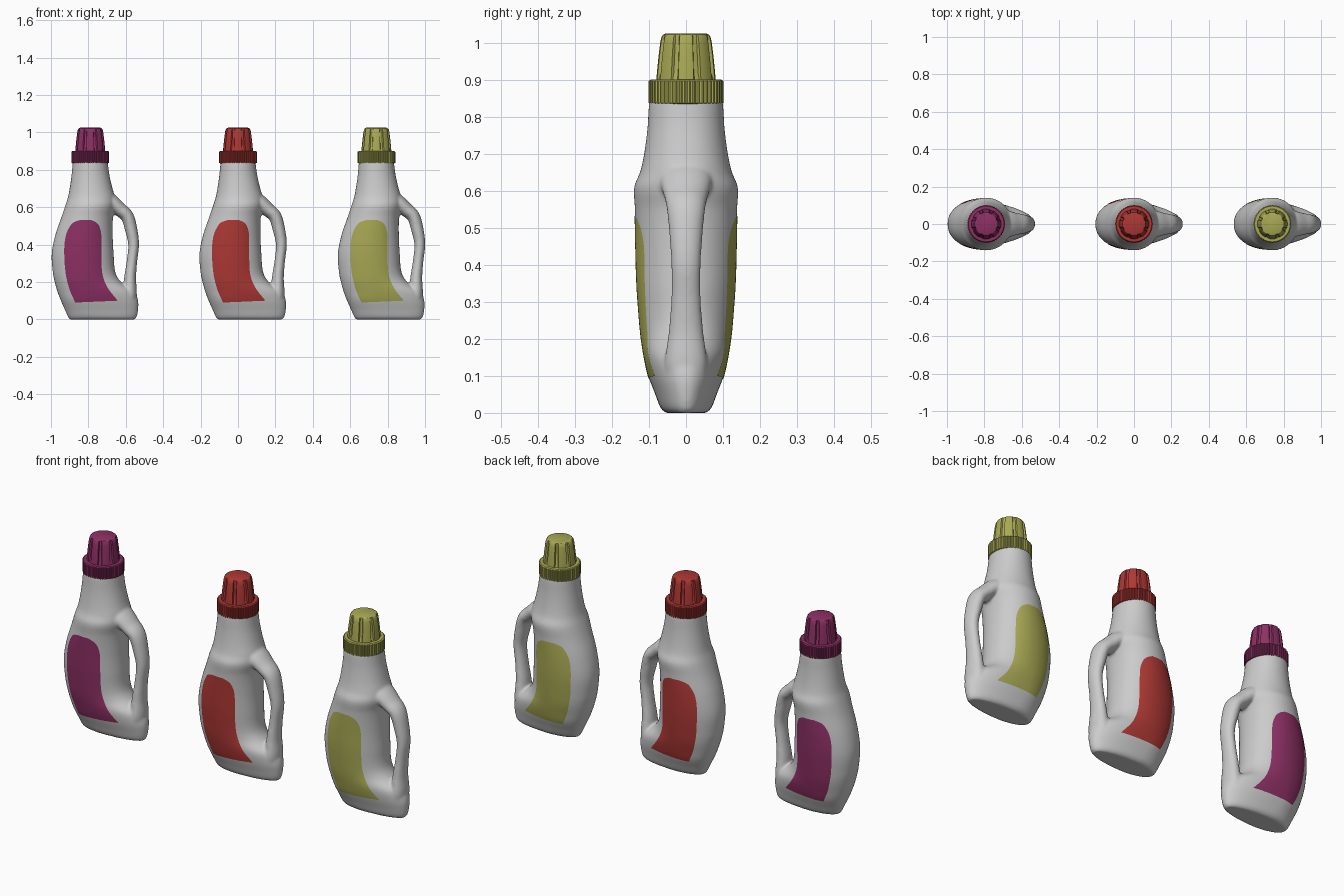
import bpy, bmesh, math
from mathutils import Vector
from mathutils.bvhtree import BVHTree

if "Cube" in bpy.data.objects:
    bpy.data.objects.remove(bpy.data.objects["Cube"])


def sample(keys, t):
    """Smooth interpolation of key rows (first column is the position)."""
    n = len(keys)
    i = max(j for j in range(n - 1) if j == 0 or keys[j][0] <= t)

    def slope(j, c):
        a, b = keys[max(j - 1, 0)], keys[min(j + 1, n - 1)]
        return (b[c] - a[c]) / (b[0] - a[0])
    p, q = keys[i], keys[i + 1]
    h = q[0] - p[0]
    u = min(max((t - p[0]) / h, 0), 1)
    return [(2*u**3 - 3*u*u + 1) * p[c] + (u**3 - 2*u*u + u) * h * slope(i, c)
            + (3*u*u - 2*u**3) * q[c] + (u**3 - u*u) * h * slope(i + 1, c)
            for c in range(1, len(p))]


def loft(bm, rings):
    """Closed skin through rings of equal point count."""
    vs = [[bm.verts.new(p) for p in r] for r in rings]
    n = len(vs[0])
    faces = [bm.faces.new(vs[0][::-1]), bm.faces.new(vs[-1])]
    for a, b in zip(vs, vs[1:]):
        for i in range(n):
            j = (i + 1) % n
            faces.append(bm.faces.new((a[i], a[j], b[j], b[i])))
    bmesh.ops.recalc_face_normals(bm, faces=faces)


def finish(bm, name):
    me = bpy.data.meshes.new(name)
    bm.to_mesh(me)
    bm.free()
    return me


def add(name, me, x):
    ob = bpy.data.objects.new(name, me)
    ob.location.x = x
    bpy.context.collection.objects.link(ob)
    return ob


# Bottle body: z, left edge, right edge, x of widest point, half depth
BODY = [(0, -.11, .238, .03, .055), (.012, -.118, .248, .02, .068),
        (.05, -.135, .256, 0, .083), (.1, -.157, .256, -.02, .102),
        (.15, -.176, .235, -.02, .113), (.2, -.19, .165, -.03, .121),
        (.25, -.2, .135, -.03, .126), (.35, -.206, .125, -.03, .133),
        (.45, -.187, .12, -.025, .136), (.55, -.153, .122, -.01, .138),
        (.61, -.133, .135, 0, .14), (.65, -.12, .133, 0, .124),
        (.7, -.11, .119, 0, .113), (.77, -.1, .103, 0, .104),
        (.835, -.094, .094, 0, .1), (.85, -.093, .093, 0, .097)]
SEG = 64
rings = []
levels = [0, .004, .008] + [.012 + .838 * k / 90 for k in range(91)]
for z in levels:
    l, r, xc, b = sample(BODY, z)
    ring = []
    for i in range(SEG):
        a = 2 * math.pi * i / SEG
        c, s = math.cos(a), math.sin(a)
        ring.append((xc + c * ((r - xc) if c > 0 else (xc - l)),
                     b * math.copysign(abs(s) ** .92, s), z))
    rings.append(ring)
bm = bmesh.new()
loft(bm, rings)

# Handle: step, x, z, half width in profile, half depth
HANDLE = [(0, .07, .66, .038, .065), (1, .115, .625, .042, .07),
          (2, .158, .588, .038, .06), (3, .198, .55, .035, .052),
          (4, .219, .48, .033, .045), (5, .232, .40, .029, .04),
          (6, .223, .31, .028, .04), (7, .213, .22, .032, .047),
          (8, .211, .13, .038, .057), (9, .205, .06, .03, .045)]
rings = []
for k in range(73):
    t = k / 8
    x, z, w, d = sample(HANDLE, t)
    p, q = sample(HANDLE, max(t - .02, 0)), sample(HANDLE, min(t + .02, 9))
    tan = Vector((q[0] - p[0], 0, q[1] - p[1])).normalized()
    side = Vector((-tan.z, 0, tan.x))
    rings.append([Vector((x, 0, z)) + side * w * math.cos(a) + Vector((0, d * math.sin(a), 0))
                  for a in (2 * math.pi * i / 32 for i in range(32))])
loft(bm, rings)

# Fuse body and handle into one blended skin
tmp = add("bottle_source", finish(bm, "bottle_source"), 0)
rm = tmp.modifiers.new("fuse", 'REMESH')
rm.mode = 'VOXEL'
rm.voxel_size = .006
sm = tmp.modifiers.new("blend", 'SMOOTH')
sm.factor, sm.iterations = .5, 10
dg = bpy.context.evaluated_depsgraph_get()
body = bpy.data.meshes.new_from_object(tmp.evaluated_get(dg))
body.name = "bottle"
bpy.data.objects.remove(tmp)
body.polygons.foreach_set("use_smooth", [True] * len(body.polygons))
tree = BVHTree.FromPolygons([v.co for v in body.vertices],
                            [tuple(p.vertices) for p in body.polygons])

# Labels, draped over both broad sides: z, left edge, right edge
LABEL = [(.09, -.08, .147), (.15, -.107, .1), (.2, -.122, .075), (.25, -.132, .063),
         (.32, -.138, .06), (.4, -.138, .06), (.46, -.127, .058), (.5, -.107, .047),
         (.52, -.088, .03), (.531, -.055, .005)]


def make_labels():
    bm = bmesh.new()
    for side in (-1, 1):
        grid = []
        for k in range(61):
            z = .09 + .441 * k / 60
            l, r = sample(LABEL, z)
            row = []
            for i in range(29):
                x = l + (r - l) * i / 28
                zz = z + .01 * (i / 28) * (1 - k / 60)
                hit = tree.ray_cast(Vector((x, side, zz)), Vector((0, -side, 0)))[0]
                row.append(bm.verts.new((x, hit.y + side * .0015, zz)))
            grid.append(row)
        for a, b in zip(grid, grid[1:]):
            for i in range(28):
                f = [a[i], a[i + 1], b[i + 1], b[i]]
                bm.faces.new(f if side < 0 else f[::-1]).smooth = True
    return finish(bm, "label")


# Cap: z, radius, knurl depth, flute depth
CAP = [(.834, .094, 0, 0), (.837, .099, .004, 0), (.896, .099, .004, 0), (.9, .095, 0, 0),
       (.9005, .08, 0, .003), (.92, .0785, 0, .008), (.96, .0745, 0, .008),
       (1.0, .0695, 0, .007), (1.014, .0665, 0, .005), (1.021, .062, 0, .002),
       (1.025, .054, 0, 0)]


def make_cap():
    bm = bmesh.new()
    n = 144
    rings = []
    for z, r, knurl, flute in CAP:
        ring = []
        for i in range(n):
            rr = r + (knurl / 2 if i % 3 else -knurl / 2)
            if (i + 9) % 18 in (0, 1, 2, 16, 17):
                rr -= flute
            a = 2 * math.pi * i / n
            ring.append((rr * math.cos(a), rr * math.sin(a), z))
        rings.append(ring)
    loft(bm, rings)
    return finish(bm, "cap")


# Three bottles in a row, each with its own colour
for tag, x, col in (("purple", -.79, (.27, .03, .13, 1)),
                    ("red", 0, (.42, .04, .035, 1)),
                    ("yellow", .74, (.40, .40, .09, 1))):
    mat = bpy.data.materials.new(tag)
    mat.diffuse_color = col
    mat.use_nodes = True
    mat.node_tree.nodes["Principled BSDF"].inputs["Base Color"].default_value = mat.diffuse_color
    add(tag + "_bottle", body, x)
    label = add(tag + "_labels", make_labels(), x)
    cap = add(tag + "_cap", make_cap(), x)
    label.data.materials.append(mat)
    cap.data.materials.append(mat)
    bpy.ops.object.select_all(action='DESELECT')
    cap.select_set(True)
    bpy.context.view_layer.objects.active = cap
    bpy.ops.object.shade_smooth_by_angle(angle=math.radians(30))
